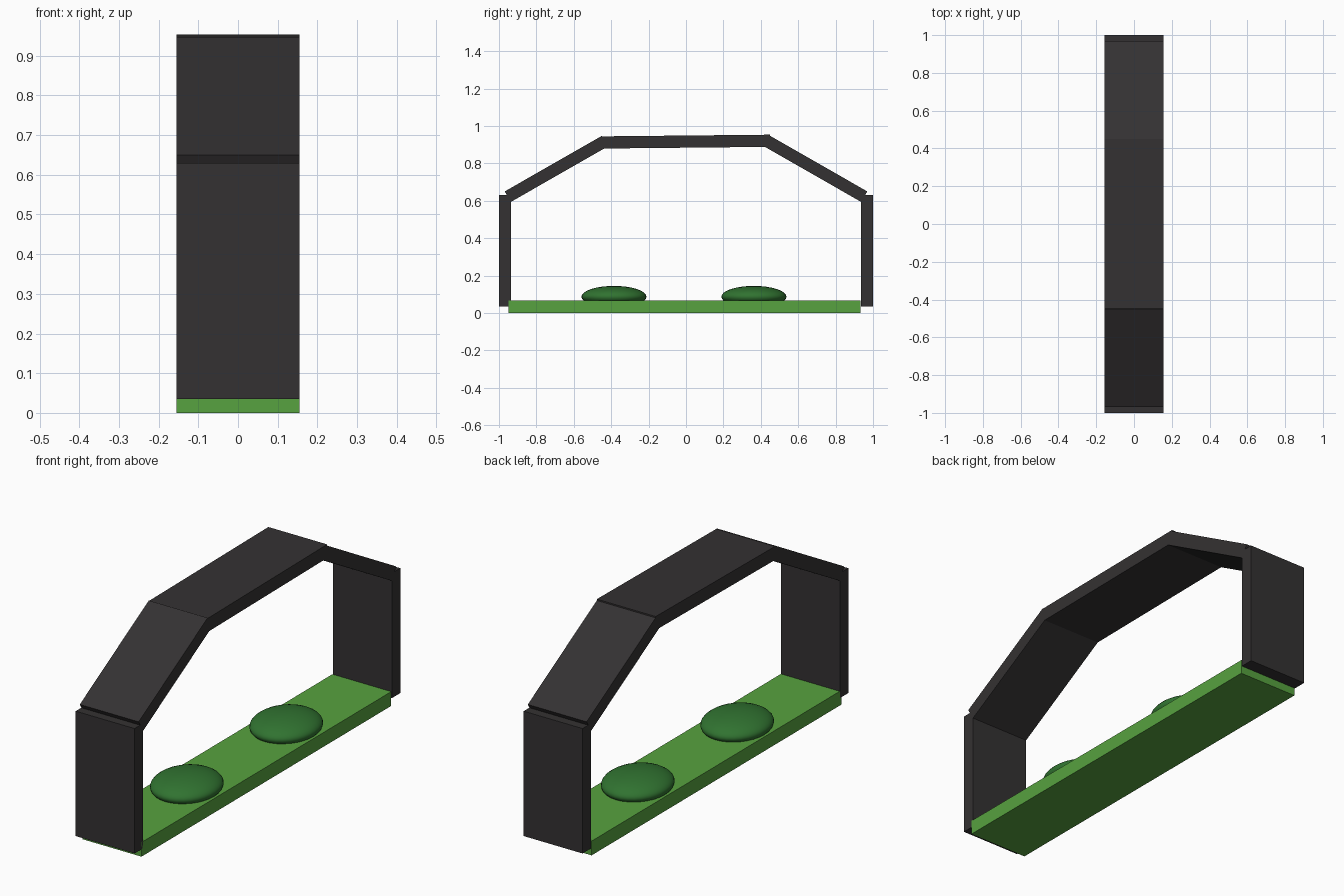
import bpy
import math

if "Cube" in bpy.data.objects:
    bpy.data.objects.remove(bpy.data.objects["Cube"])


def material(name, color):
    mat = bpy.data.materials.new(name)
    mat.diffuse_color = (*color, 1)
    mat.use_nodes = True
    mat.node_tree.nodes["Principled BSDF"].inputs["Base Color"].default_value = mat.diffuse_color
    return mat


FRAME = material("charcoal", (0.034, 0.031, 0.032))
GRASS = material("grass_green", (0.095, 0.36, 0.05))
LEAF = material("leaf_green", (0.03, 0.17, 0.03))
WIDTH = 0.31
THICK = 0.065


def plank(name, start, end, mat, thick=THICK):
    """Flat panel running between two (y, z) points on its centre line."""
    dy, dz = end[0] - start[0], end[1] - start[1]
    mid = (0, (start[0] + end[0]) / 2, (start[1] + end[1]) / 2)
    bpy.ops.mesh.primitive_cube_add(size=1, location=mid,
                                    rotation=(math.atan2(dz, dy), 0, 0))
    ob = bpy.context.object
    ob.name = name
    ob.scale = (WIDTH, math.hypot(dy, dz), thick)
    ob.data.materials.append(mat)
    return ob


# Ground strip
plank("ground_strip", (-0.948, 0.034), (0.932, 0.034), GRASS, 0.068)

# Upright walls and sloped roof panels at both ends
for side, label in ((-1, "front"), (1, "back")):
    plank(label + "_wall", (side * 0.968, 0.035), (side * 0.968, 0.63), FRAME, 0.064)
    plank(label + "_roof_slope", (side * 0.953, 0.622), (side * 0.434, 0.919), FRAME)

# Nearly level roof panel
plank("roof_top", (-0.45, 0.912), (0.45, 0.921), FRAME)

# Low rounded bushes
for label, y in (("front", -0.385), ("back", 0.363)):
    bpy.ops.mesh.primitive_uv_sphere_add(segments=32, ring_count=16, radius=1,
                                         location=(0, y, 0.087))
    bush = bpy.context.object
    bush.name = label + "_bush"
    bush.scale = (0.152, 0.174, 0.058)
    bush.data.materials.append(LEAF)
    bpy.ops.object.shade_smooth()
